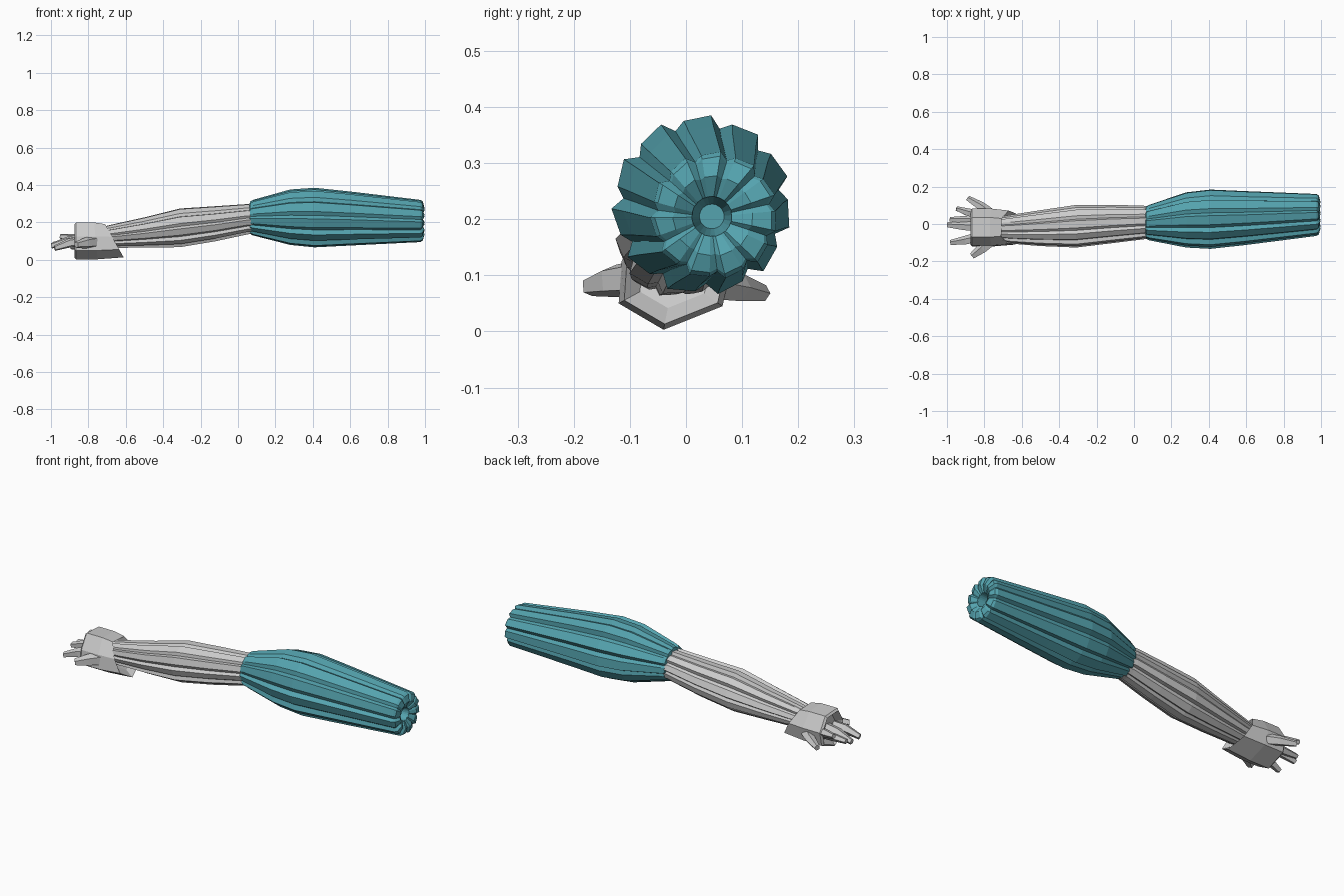
import bpy, bmesh
from math import sin, cos, tau, radians
from mathutils import Vector


def loft(name, rings, material=None):
    """Skin a row of equal-length point rings and cap both ends."""
    bm = bmesh.new()
    rows = [[bm.verts.new(p) for p in ring] for ring in rings]
    n = len(rows[0])
    for a, b in zip(rows, rows[1:]):
        for i in range(n):
            j = (i + 1) % n
            bm.faces.new((a[i], a[j], b[j], b[i]))
    bm.faces.new(rows[0])
    bm.faces.new(rows[-1])
    bmesh.ops.recalc_face_normals(bm, faces=bm.faces)
    mesh = bpy.data.meshes.new(name)
    bm.to_mesh(mesh)
    bm.free()
    obj = bpy.data.objects.new(name, mesh)
    bpy.context.collection.objects.link(obj)
    if material:
        mesh.materials.append(material)
    return obj


def strand_ring(x, y, z, ry, rz, lobes, depth, phase, bulge=0.0):
    """Cross-section of overlapping strands: ridge, sloping panel, groove."""
    pts = []
    for k in range(lobes):
        for f, drop in ((0, 0), (0.55, 0.35), (0.78, 1)):
            a = radians(phase) + (k + f) * tau / lobes
            s = 1 - depth * drop
            pts.append((x + bulge * (1 - drop), y + ry * s * cos(a), z + rz * s * sin(a)))
    return pts


teal = bpy.data.materials.new("teal")
teal.diffuse_color = (0.09, 0.37, 0.43, 1)

# Upper arm: bundled strands, petalled end and a central recess
# x, y, z, radius, groove depth, petal bulge
upper = [
    (0.06, 0.008, 0.22, 0.070, 0.10, 0),
    (0.065, 0.008, 0.225, 0.088, 0.10, 0),
    (0.08, 0.009, 0.225, 0.096, 0.12, 0),
    (0.28, 0.024, 0.227, 0.150, 0.13, 0),
    (0.41, 0.028, 0.225, 0.161, 0.13, 0),
    (0.60, 0.034, 0.220, 0.146, 0.13, 0),
    (0.975, 0.050, 0.207, 0.114, 0.12, 0),
    (0.978, 0.050, 0.207, 0.106, 0.10, 0.010),
    (0.985, 0.048, 0.206, 0.072, 0.06, 0.012),
    (0.972, 0.046, 0.205, 0.036, 0.03, 0.005),
    (0.86, 0.046, 0.205, 0.022, 0.0, 0),
]
loft("upper_arm", [strand_ring(x, y, z, r, r, 11, d, 84, b)
                   for x, y, z, r, d, b in upper], teal)

# Forearm: slimmer bundle tapering to the wrist
# x, y, z, radius y, radius z, groove depth
fore = [
    (0.08, 0.008, 0.217, 0.086, 0.080, 0.14),
    (0.05, 0.008, 0.217, 0.090, 0.084, 0.14),
    (-0.12, 0.000, 0.193, 0.103, 0.097, 0.15),
    (-0.31, -0.012, 0.171, 0.114, 0.107, 0.15),
    (-0.50, -0.022, 0.146, 0.096, 0.084, 0.15),
    (-0.66, -0.028, 0.128, 0.077, 0.066, 0.15),
    (-0.73, -0.028, 0.122, 0.065, 0.055, 0.12),
]
loft("forearm", [strand_ring(x, y, z, ry, rz, 10, d, 75)
                 for x, y, z, ry, rz, d in fore])

# Hand: angular gauntlet block, cut at a slant towards the wrist
outline = [(-0.040, 0.003), (-0.120, 0.050), (-0.115, 0.125),
           (-0.070, 0.200), (0.035, 0.195), (0.082, 0.120), (0.065, 0.045)]


def hand_ring(x, slant, scale, inset_z=0.105):
    return [(x - slant * z / 0.2, -0.02 + (y + 0.02) * scale,
             inset_z + (z - inset_z) * scale) for y, z in outline]


loft("hand", [hand_ring(-0.65, 0.10, 0.62),
              hand_ring(-0.61, 0.10, 0.90),
              hand_ring(-0.75, 0.02, 1.00),
              hand_ring(-0.865, 0.0, 1.00),
              hand_ring(-0.875, 0.0, 0.90),
              hand_ring(-0.845, 0.0, 0.65)])


# Fingers: tapered five-sided spikes with a knuckle bend
def finger(name, base, knuckle, tip, r):
    pts = [Vector(p) for p in (base, knuckle, tip)]
    rings = []
    for p, s in zip(pts, (1.0, 0.85, 0.5)):
        d = (pts[2] - pts[0]).normalized()
        u = d.cross(Vector((0, 0, 1))).normalized()
        v = u.cross(d)
        rings.append([p + r * s * (u * cos(k * tau / 5) + v * sin(k * tau / 5))
                      for k in range(5)])
    loft(name, rings)


fingers = [
    ("index_finger", (-0.82, -0.070, 0.100), (-0.90, -0.088, 0.090), (-0.98, -0.100, 0.062), 0.030),
    ("middle_finger", (-0.82, -0.015, 0.110), (-0.91, -0.012, 0.100), (-0.998, -0.005, 0.075), 0.030),
    ("ring_finger", (-0.82, 0.018, 0.090), (-0.90, 0.022, 0.088), (-0.985, 0.024, 0.085), 0.026),
    ("little_finger", (-0.82, 0.045, 0.110), (-0.89, 0.062, 0.118), (-0.95, 0.082, 0.125), 0.026),
    ("thumb", (-0.76, -0.085, 0.095), (-0.81, -0.130, 0.090), (-0.865, -0.172, 0.080), 0.036),
    ("outer_thumb", (-0.77, 0.055, 0.085), (-0.82, 0.095, 0.078), (-0.89, 0.138, 0.068), 0.030),
]
for args in fingers:
    finger(*args)
